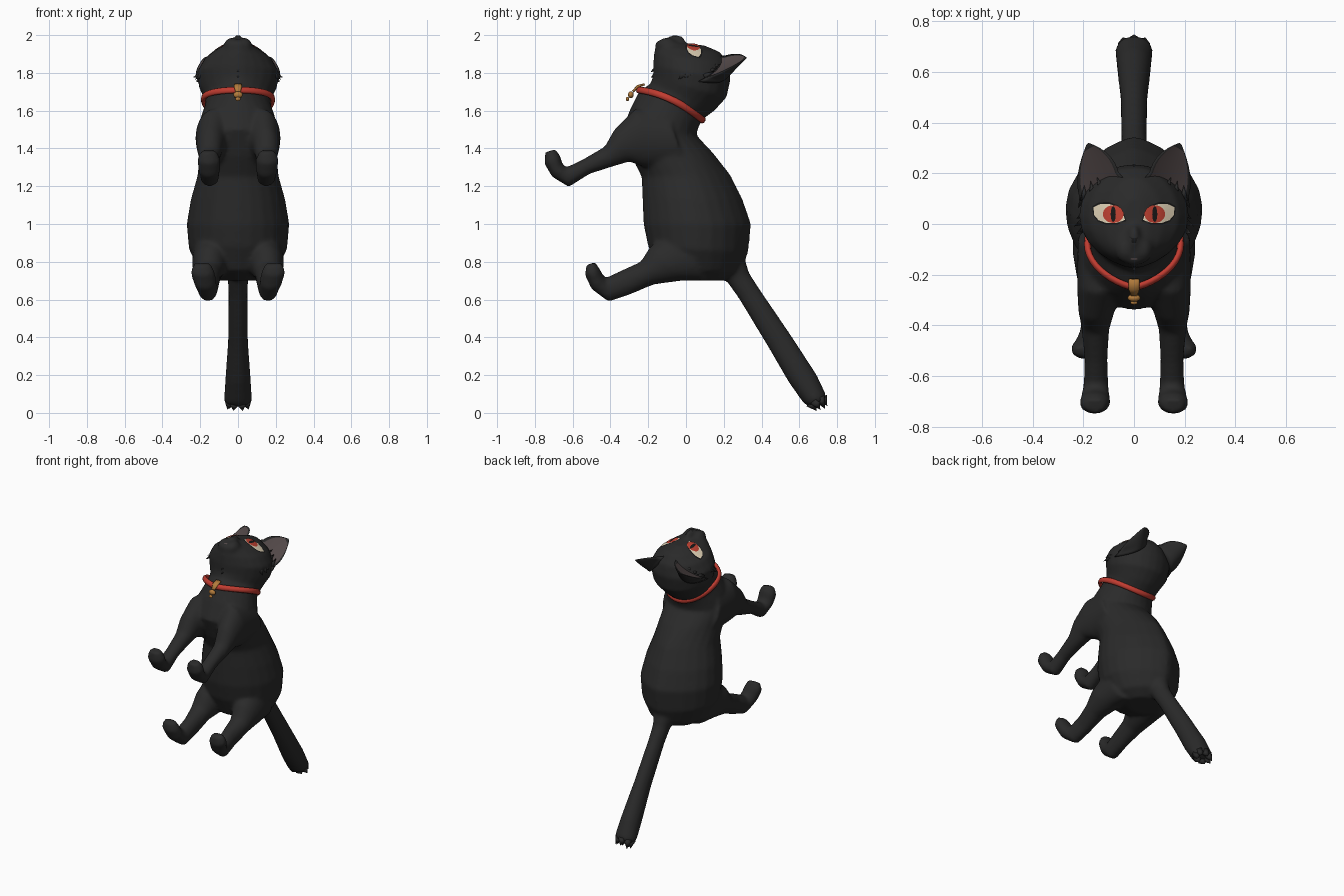
import bpy, bmesh, math, random
from mathutils import Vector
from mathutils.bvhtree import BVHTree

random.seed(4)
if "Cube" in bpy.data.objects:
    bpy.data.objects.remove(bpy.data.objects["Cube"])


def material(name, rgb):
    m = bpy.data.materials.new(name)
    m.use_nodes = True
    m.diffuse_color = (*rgb, 1)
    bsdf = m.node_tree.nodes["Principled BSDF"]
    bsdf.inputs["Base Color"].default_value = (*rgb, 1)
    bsdf.inputs["Roughness"].default_value = 0.8
    return m


FUR = material("black fur", (0.023, 0.023, 0.023))
EAR = material("inner ear", (0.085, 0.065, 0.065))
RED = material("collar red", (0.53, 0.045, 0.03))
IRIS = material("iris red", (0.5, 0.05, 0.03))
GOLD = material("bell gold", (0.45, 0.2, 0.045))
CREAM = material("eye cream", (0.72, 0.62, 0.45))
PUPIL = material("pupil black", (0.008, 0.008, 0.008))


def finish(name, bm, *mats):
    bmesh.ops.recalc_face_normals(bm, faces=bm.faces)
    mesh = bpy.data.meshes.new(name)
    bm.to_mesh(mesh)
    bm.free()
    for m in mats:
        mesh.materials.append(m)
    for p in mesh.polygons:
        p.use_smooth = True
    ob = bpy.data.objects.new(name, mesh)
    bpy.context.collection.objects.link(ob)
    return ob


def pinched(a, front, back):
    """Sine narrowed towards the front (a = 0) or the back."""
    s = math.sin(a)
    return s * abs(s) ** (front if math.cos(a) > 0 else back)


def loft(bm, sections, side=1, n=24):
    """Ellipses spanning two (y, z) edge points, with half width, x centre and pinches."""
    rings = []
    for y0, z0, y1, z1, rx, cx, *pinch in sections:
        ring = []
        for i in range(n):
            a = math.tau * i / n
            t = (1 - math.cos(a)) / 2
            ring.append(bm.verts.new((side * cx + rx * pinched(a, *(pinch or (0, 0))),
                                      y0 + (y1 - y0) * t, z0 + (z1 - z0) * t)))
        rings.append(ring)
    for a, b in zip(rings, rings[1:]):
        for i in range(n):
            j = (i + 1) % n
            bm.faces.new((a[i], a[j], b[j], b[i]))
    bm.faces.new(rings[0])
    bm.faces.new(rings[-1])


def ball(bm, centre, radii):
    new = bmesh.ops.create_uvsphere(bm, u_segments=20, v_segments=12, radius=1)["verts"]
    bmesh.ops.scale(bm, vec=radii, verts=new)
    bmesh.ops.translate(bm, vec=centre, verts=new)


def tuft(bm, base, tip, r):
    """Pointed lock of fur."""
    d = Vector(tip) - Vector(base)
    new = bmesh.ops.create_cone(bm, cap_ends=True, segments=6, radius1=r, radius2=0, depth=d.length)["verts"]
    bmesh.ops.rotate(bm, verts=new, matrix=d.to_track_quat("Z", "Y").to_matrix())
    bmesh.ops.translate(bm, verts=new, vec=(Vector(base) + Vector(tip)) / 2)


# Torso, neck and head from rump to face
HIP, NECK, HEAD = (0, .45), (.45, 0), (.3, 0)
TRUNK = [(0, .70, .2, .70, .12, 0), (-.14, .75, .29, .75, .2, 0, *HIP), (-.2, .88, .33, .85, .26, 0, *HIP),
         (-.225, 1, .345, 1, .272, 0, *HIP), (-.23, 1.13, .3, 1.13, .25, 0, *HIP),
         (-.235, 1.25, .235, 1.26, .215, 0, *HIP), (-.29, 1.36, .14, 1.38, .205, 0),
         (-.34, 1.5, .055, 1.47, .215, 0), (-.29, 1.62, .065, 1.51, .197, 0),
         (-.245, 1.71, .085, 1.55, .174, 0, *NECK), (-.19, 1.74, .15, 1.6, .178, 0, *NECK),
         (-.175, 1.78, .215, 1.67, .207, 0, *HEAD), (-.175, 1.84, .237, 1.77, .218, 0, *HEAD),
         (-.17, 1.9, .225, 1.85, .178, 0, *HEAD), (-.16, 1.94, .18, 1.91, .112, 0), (-.13, 1.965, .1, 1.945, .05, 0)]
FORELEG = [(-.1, 1.6, 0, 1.3, .1, .122), (-.27, 1.61, -.22, 1.3, .098, .127), (-.38, 1.5, -.3, 1.33, .072, .148),
           (-.43, 1.41, -.4, 1.3, .055, .152), (-.55, 1.34, -.51, 1.265, .046, .15),
           (-.635, 1.3, -.62, 1.195, .049, .15), (-.655, 1.32, -.71, 1.25, .057, .152),
           (-.665, 1.36, -.75, 1.32, .062, .155), (-.69, 1.395, -.745, 1.38, .042, .155)]
HINDLEG = [(-.05, .98, .1, .7, .1, .14), (-.19, .88, -.02, .7, .095, .148), (-.24, .8, -.17, .68, .07, .157),
           (-.33, .76, -.3, .625, .054, .153), (-.425, .715, -.41, .588, .051, .16),
           (-.44, .73, -.5, .655, .06, .175), (-.455, .76, -.535, .73, .065, .187), (-.48, .797, -.527, .785, .045, .19)]
TAIL = [(.3, .85, .16, .78, .08, 0), (.335, .74, .22, .69, .055, 0), (.39, .655, .28, .605, .05, 0),
        (.56, .405, .437, .345, .053, 0), (.69, .205, .545, .16, .067, 0), (.74, .1, .62, .055, .074, 0),
        (.742, .075, .65, .032, .068, 0)]

bm = bmesh.new()
loft(bm, TRUNK)
loft(bm, TAIL)
for s in (1, -1):
    loft(bm, FORELEG, s)
    loft(bm, HINDLEG, s)
    ball(bm, (s * .03, -.1, 1.945), (.045, .055, .042))
ball(bm, (0, -.055, 1.958), (.028, .055, .045))
ball(bm, (0, -.135, 1.94), (.045, .03, .035))
body = finish("body", bm, FUR)
mod = body.modifiers.new("blend", "REMESH")
mod.mode = "VOXEL"
mod.voxel_size = 0.012
mod.use_smooth_shade = True
mod = body.modifiers.new("soften", "SMOOTH")
mod.factor = 0.5
mod.iterations = 6
bpy.context.view_layer.update()
surface = BVHTree.FromObject(body, bpy.context.evaluated_depsgraph_get())


def plate(name, outline, mat, lift, rings=6):
    """Thin patch laid on the upward-facing surface of the face."""
    pts = [Vector(p) for p in outline]
    mid = sum(pts, Vector((0, 0))) / len(pts)
    bm = bmesh.new()

    def drop(p):
        hit = surface.ray_cast(Vector((p.x, p.y, 3)), Vector((0, 0, -1)))
        return bm.verts.new(hit[0] + Vector((0, 0, lift)))
    centre = drop(mid)
    prev = None
    for k in range(1, rings + 1):
        ring = [drop(mid.lerp(p, k / rings)) for p in pts]
        for i in range(len(ring)):
            j = (i + 1) % len(ring)
            if prev:
                bm.faces.new((prev[i], ring[i], ring[j], prev[j]))
            else:
                bm.faces.new((centre, ring[i], ring[j]))
        prev = ring
    ob = finish(name, bm, mat)
    if ob.data.polygons[0].normal.z < 0:
        ob.data.flip_normals()


def oval(cx, cy, rx, ry, n=20):
    return [(cx + rx * math.cos(math.tau * i / n), cy + ry * math.sin(math.tau * i / n)) for i in range(n)]


EAR_OUT, EAR_IN, EAR_TIP = Vector((.215, .105, 1.775)), Vector((.06, .2, 1.89)), Vector((.184, .322, 1.88))


def ear(side, name):
    """Cupped ear rooted in the head: curved back, shallow inner face."""
    a, b, tip, back = EAR_OUT, EAR_IN, EAR_TIP, Vector((.15, .31, 1.74))
    rows, cols = 10, 12
    bm = bmesh.new()
    grids = [[], []]
    for r in range(rows + 1):
        t = -0.2 + 1.16 * r / rows
        for g, depth in enumerate((1, 0.2)):
            line = []
            for c in range(cols + 1):
                u = c / cols
                flat = a.lerp(b, u)
                curve = a * (1 - u) ** 2 + back * 2 * u * (1 - u) + b * u * u
                p = flat + (curve - flat) * depth
                p += (tip - p) * t + (flat - a.lerp(b, .5)) * 1.1 * max(t, 0) * (1 - t)
                line.append(bm.verts.new((side * p.x, p.y, p.z)))
            grids[g].append(line)
    for g, grid in enumerate(grids):
        for r in range(rows):
            for c in range(cols):
                f = bm.faces.new((grid[r][c], grid[r][c + 1], grid[r + 1][c + 1], grid[r + 1][c]))
                f.material_index = int(g == 1 and 0 < c < cols - 1 and r < rows - 1)
    for r in (0, rows):
        for c in range(cols):
            bm.faces.new((grids[0][r][c], grids[0][r][c + 1], grids[1][r][c + 1], grids[1][r][c]))
    bmesh.ops.remove_doubles(bm, verts=bm.verts, dist=1e-5)
    finish(name, bm, FUR, EAR)


# Eyes and ears
ALMOND = [(.035, .016), (.045, .045), (.065, .068), (.1, .08), (.135, .078), (.16, .066),
          (.157, .035), (.14, .015), (.11, .004), (.07, .004)]
for s, label in ((1, "left"), (-1, "right")):
    def flip(pts): return [(s * x, y) for x, y in pts]
    rim = [(.1 + (x - .1) * 1.08, .04 + (y - .04) * 1.18) for x, y in ALMOND]
    plate(label + "_eyelid", flip(rim), PUPIL, .002)
    plate(label + "_eye", flip(ALMOND), CREAM, .0045)
    plate(label + "_iris", flip(oval(.082, .039, .041, .035)), IRIS, .007)
    plate(label + "_pupil", flip(oval(.082, .039, .01, .031)), PUPIL, .0095)
    ear(s, label + "_ear")
plate("nose", [(-.018, -.05), (.018, -.05), (.008, -.075), (-.008, -.075)], PUPIL, .002, 2)
plate("mouth", oval(0, -.138, .014, .005, 10), EAR, .003, 2)

# Loose fur on the cheeks, jaw, ear bases and tail end
bm = bmesh.new()
for s in (1, -1):
    for k in range(3):
        y = .03 * k
        tuft(bm, (s * .165, y, 1.81 - .01 * k), (s * (.228 + .01 * (k % 2)), y - .04, 1.765 + .012 * k), .03)
        out = EAR_OUT.lerp(EAR_IN, .12 + .2 * k)
        root, end = out.lerp(EAR_TIP, -.1), out.lerp(EAR_TIP, .18) + Vector((.002, 0, .005))
        tuft(bm, (s * root.x, root.y, root.z), (s * end.x, end.y, end.z), .017)
for k in range(3):
    z = 1.75 + .03 * k
    tuft(bm, (0, -.145, z + .02), (0, -.187, z - .005), .022)
for k in range(7):
    a = math.tau * k / 7
    base = Vector((.045 * math.sin(a), .69 + .03 * math.cos(a), .065 + .015 * math.cos(a)))
    tuft(bm, base, base + Vector((.012 * math.sin(a), .028, -.047 - random.uniform(-.008, .008))), .03)
finish("fur_tufts", bm, FUR)

# Collar: tilted bowed band around the neck
bm = bmesh.new()
AXIS = Vector((0, .43, .9))
N, M = 48, 8
rings = []
for i in range(N):
    a = math.tau * i / N
    c, sn = math.cos(a), math.sin(a)
    mid = Vector((.184 * pinched(a, .45, 0), -.08 - .17 * c, 1.63 + .08 * c + .03 * sn * sn))
    out = Vector((sn, -.9 * c, .43 * c))
    rings.append([bm.verts.new(mid + out * .013 * math.cos(math.tau * j / M) + AXIS * .019 * math.sin(math.tau * j / M))
                  for j in range(M)])
for i in range(N):
    p, q = rings[i], rings[(i + 1) % N]
    for j in range(M):
        bm.faces.new((p[j], p[(j + 1) % M], q[(j + 1) % M], q[j]))
finish("collar", bm, RED)

# Flat bell hanging in front of the collar
bm = bmesh.new()
loft(bm, [(-.222, 1.745, -.215, 1.735, .022, 0), (-.26, 1.735, -.252, 1.722, .022, 0),
          (-.285, 1.705, -.278, 1.695, .014, 0)], n=8)
ball(bm, (0, -.292, 1.684), (.025, .015, .018))
ball(bm, (0, -.31, 1.662), (.014, .009, .011))
finish("bell", bm, GOLD)
